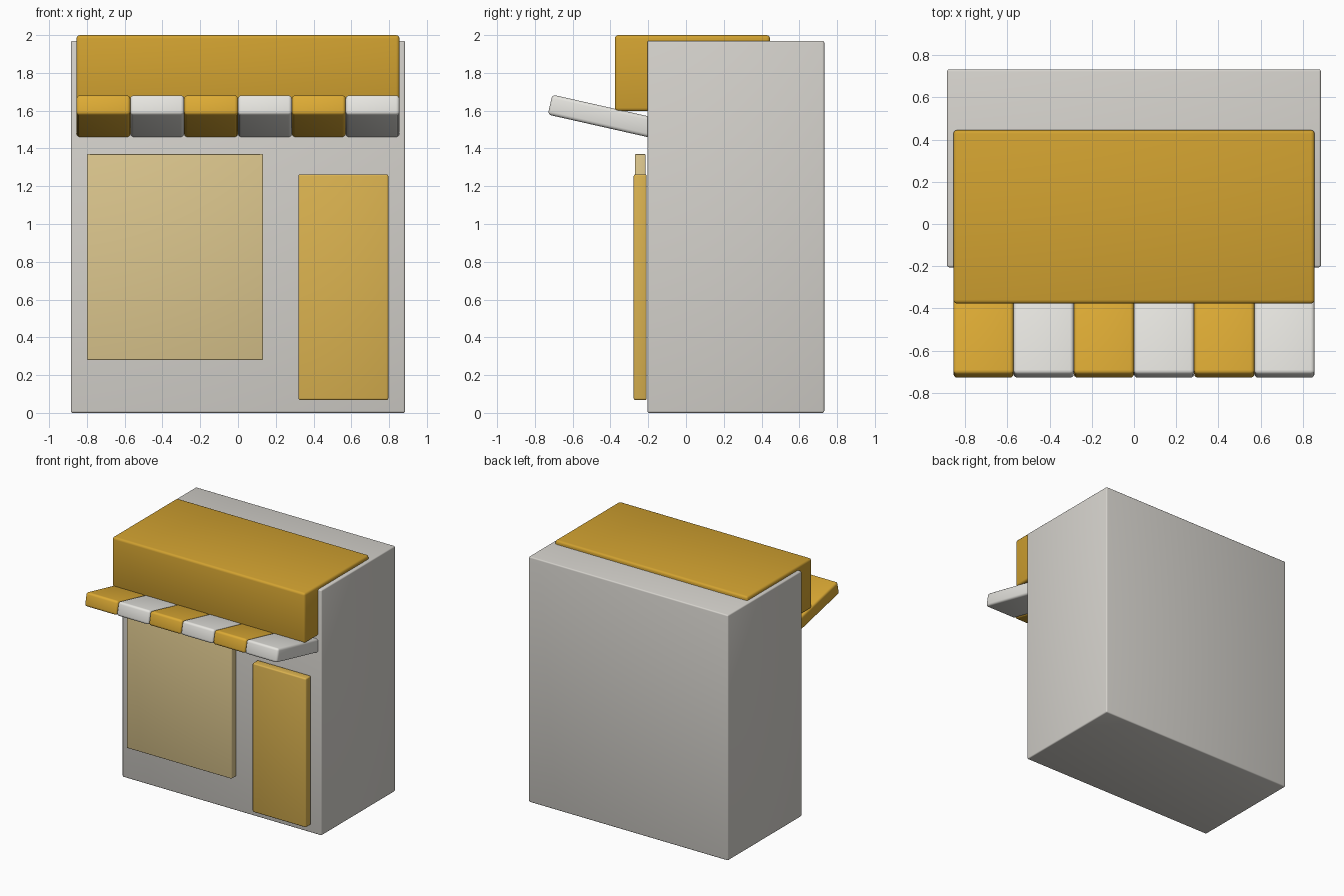
import bpy
import math

if "Cube" in bpy.data.objects:
    bpy.data.objects.remove(bpy.data.objects["Cube"])


def material(name, color):
    m = bpy.data.materials.new(name)
    m.diffuse_color = (*color, 1)
    m.use_nodes = True
    m.node_tree.nodes["Principled BSDF"].inputs["Base Color"].default_value = m.diffuse_color
    return m


def box(name, lo, hi, mat, bevel, tilt=0):
    """Rounded box between two corners, optionally tilted about x."""
    centre = [(a + b) / 2 for a, b in zip(lo, hi)]
    bpy.ops.mesh.primitive_cube_add(size=1, location=centre)
    ob = bpy.context.object
    ob.name = name
    ob.scale = [b - a for a, b in zip(lo, hi)]
    bpy.ops.object.transform_apply(location=False, rotation=False, scale=True)
    ob.rotation_euler.x = tilt
    mod = ob.modifiers.new("Bevel", 'BEVEL')
    mod.width = bevel
    mod.segments = 3
    ob.data.materials.append(mat)
    bpy.ops.object.modifier_apply(modifier=mod.name)
    bpy.ops.object.shade_smooth_by_angle(angle=math.radians(35))
    return ob


plaster = material("plaster", (0.67, 0.65, 0.61))
gold = material("gold", (0.64, 0.36, 0.03))
stripe_gold = material("stripe_gold", (0.73, 0.41, 0.035))
stripe_white = material("stripe_white", (0.8, 0.79, 0.75))
glass = material("window_tan", (0.72, 0.57, 0.27))
door_gold = material("door_gold", (0.71, 0.45, 0.08))

# Shop building
box("building", (-0.885, -0.205, 0), (0.885, 0.732, 1.97), plaster, 0.01)

# Sign block through the top front
box("sign_board", (-0.855, -0.377, 1.597), (0.855, 0.445, 2.0), gold, 0.018)

# Display window and door
box("shop_window", (-0.8, -0.271, 0.28), (0.133, -0.214, 1.37), glass, 0.006)
box("door", (0.32, -0.277, 0.068), (0.796, -0.208, 1.263), door_gold, 0.01)

# Tilted awning of alternating stripes
width, length, thick = 0.285, 0.6, 0.108
cy, cz = -0.427, 1.566
for i in range(6):
    x = -0.855 + i * width
    box(f"awning_stripe_{i + 1}",
        (x, cy - length / 2, cz - thick / 2),
        (x + width, cy + length / 2, cz + thick / 2),
        stripe_white if i % 2 else stripe_gold, 0.018, math.radians(-12.7))
